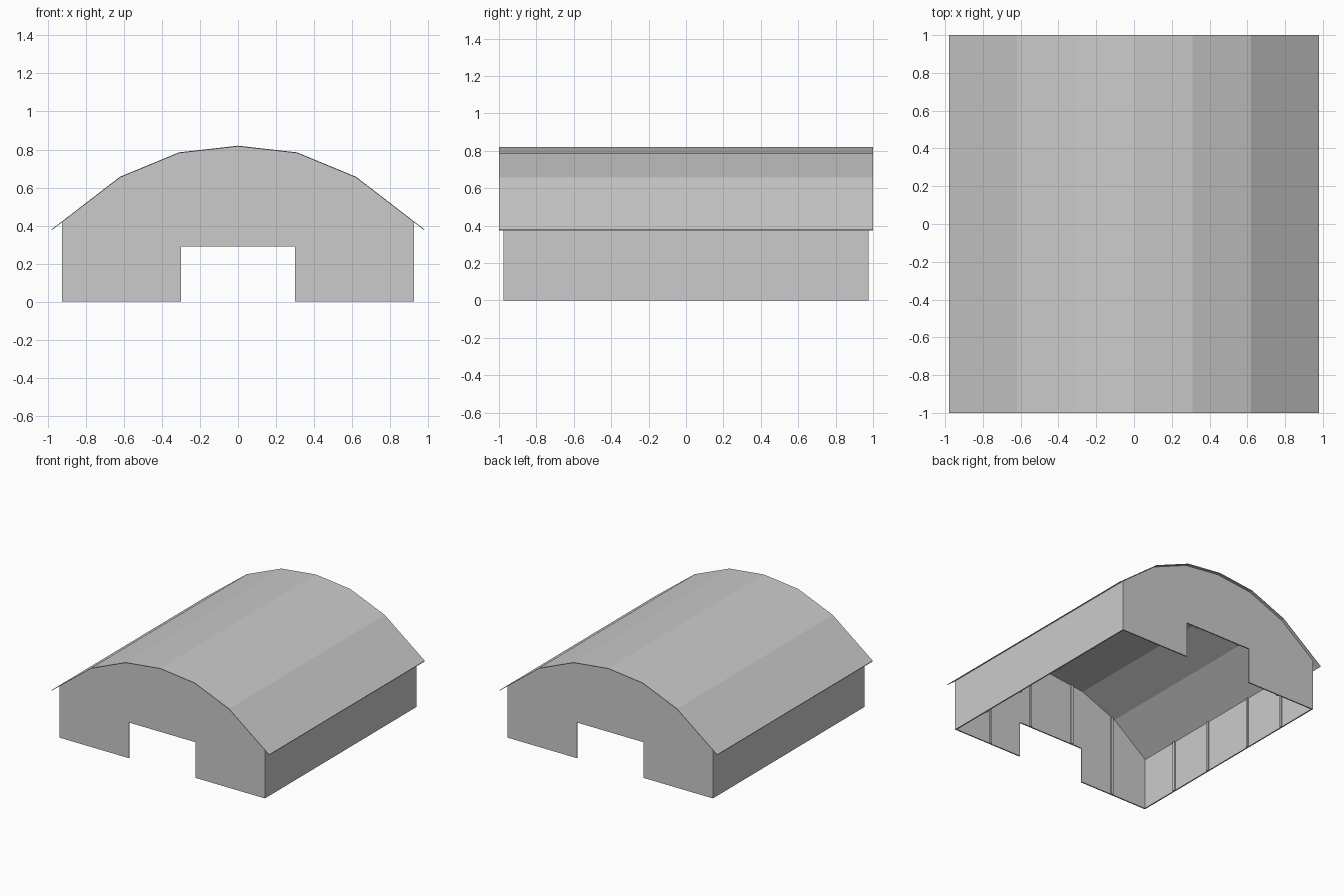
import bpy, bmesh

if "Cube" in bpy.data.objects:
    bpy.data.objects.remove(bpy.data.objects["Cube"])

HALF_ROOF = [(0.98, 0.38), (0.62, 0.657), (0.31, 0.785), (0, 0.82)]
WX, WY, T, ROOF_T = 0.925, 0.975, 0.01, 0.005   # wall half sizes, thicknesses


def mirrored(half):
    """Right half, ending on the centre line, to a full outline."""
    return half + [(-x, z) for x, z in reversed(half[:-1])]


def extrude(name, outline, y0, y1):
    """Prism from an x-z outline between two y positions."""
    bm = bmesh.new()
    face = bm.faces.new([bm.verts.new((x, y0, z)) for x, z in outline])
    ext = bmesh.ops.extrude_face_region(bm, geom=[face])
    verts = [v for v in ext["geom"] if isinstance(v, bmesh.types.BMVert)]
    bmesh.ops.translate(bm, verts=verts, vec=(0, y1 - y0, 0))
    bmesh.ops.recalc_face_normals(bm, faces=bm.faces)
    me = bpy.data.meshes.new(name)
    bm.to_mesh(me)
    bm.free()
    ob = bpy.data.objects.new(name, me)
    bpy.context.collection.objects.link(ob)
    return ob


def box(name, x0, x1, y0, y1, z0, z1):
    return extrude(name, [(x0, z0), (x1, z0), (x1, z1), (x0, z1)], y0, y1)


def under_roof(x):
    """Height of the roof underside at x."""
    x = abs(x)
    for (xa, za), (xb, zb) in zip(HALF_ROOF, HALF_ROOF[1:]):
        if xb <= x <= xa:
            return za + (zb - za) * (xa - x) / (xa - xb) - ROOF_T


# Faceted roof sheet with overhanging eaves
top = mirrored(HALF_ROOF)
extrude("roof", top + [(x, z - ROOF_T) for x, z in reversed(top)], -1, 1)

# End walls following the roof, each with a doorway
half = [(0.30, 0.29), (0.30, 0), (WX, 0), (WX, under_roof(WX))]
half += [(x, z - ROOF_T) for x, z in HALF_ROOF[1:]]
for name, s in (("front", -1), ("back", 1)):
    extrude(name + "_wall", mirrored(half), s * WY, s * (WY - T))
    # Slim posts on the inside at the panel joints
    for x in (-0.59, -0.20, 0.20, 0.59):
        z0 = 0.29 if abs(x) < 0.3 else 0
        box(name + "_post", x - 0.01, x + 0.01, s * (WY - T), s * (WY - T - 0.01),
            z0, under_roof(abs(x) + 0.01))

# Side walls with inside posts
for name, s in (("left", -1), ("right", 1)):
    h = under_roof(WX)
    box(name + "_wall", s * WX, s * (WX - T), -WY + T, WY - T, 0, h)
    for y in (-0.62, -0.23, 0.23, 0.62):
        box(name + "_post", s * (WX - T), s * (WX - T - 0.01), y - 0.01, y + 0.01, 0, h)
